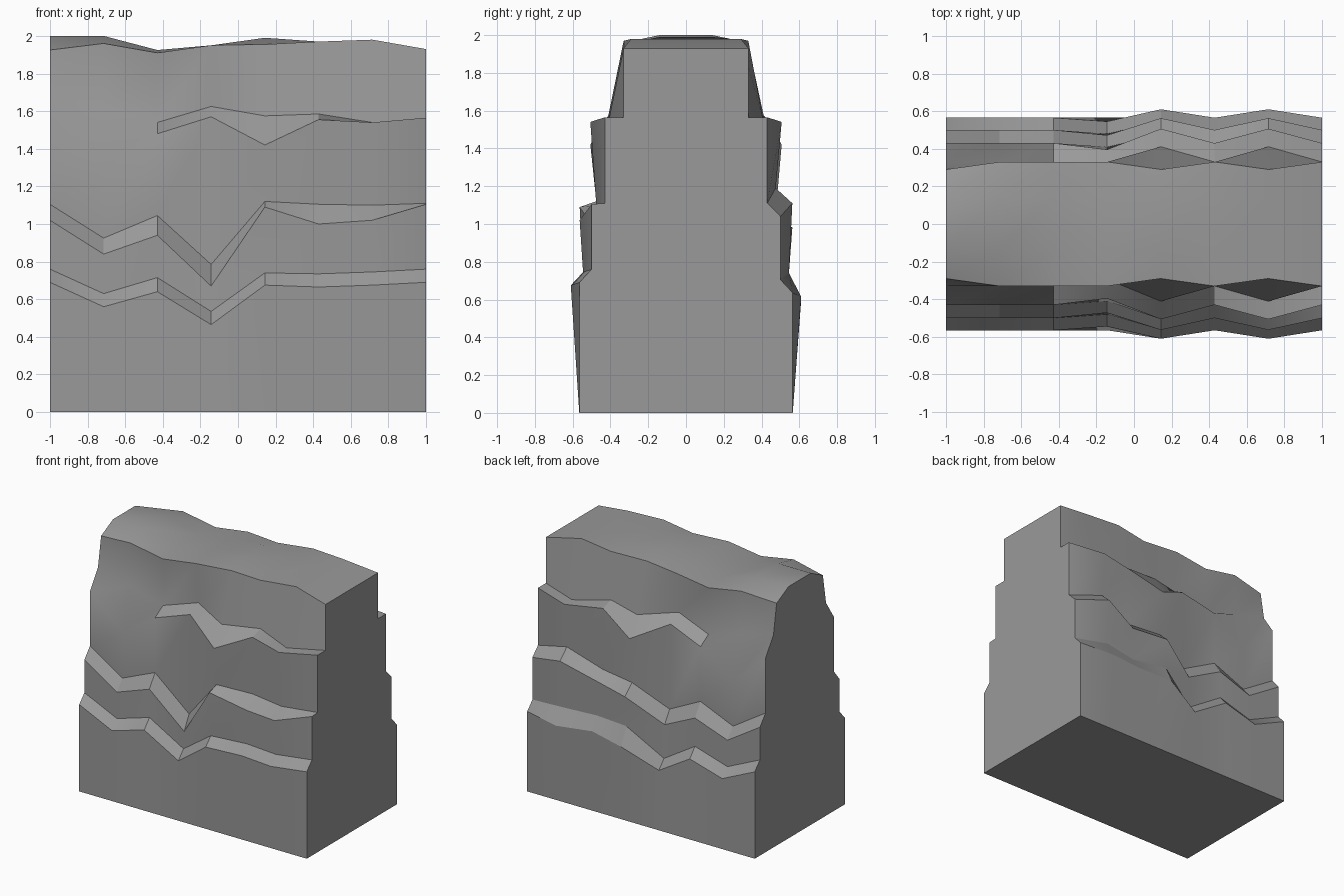
import bpy
import bmesh
import math

default_cube = bpy.data.objects.get("Cube")
if default_cube:
    bpy.data.objects.remove(default_cube, do_unlink=True)


def make_material(name, grey):
    material = bpy.data.materials.new(name)
    material.use_nodes = True
    colour = (grey, grey, grey, 1)
    material.diffuse_color = colour
    shader = material.node_tree.nodes["Principled BSDF"]
    shader.inputs["Base Color"].default_value = colour
    shader.inputs["Roughness"].default_value = 0.9
    return material


# Evenly spaced stations along the cliff, with the sideways bulge of each
STATIONS = 8
bulge = [0, 0, 0, -.02, .045, 0, .045, 0]

# Each ledge line: half depth, share of the bulge, height at every station
lower_front = [
    (.565, 1, [.69, .56, .64, .465, .675, .665, .675, .69]),
    (.5, 1, [.76, .63, .715, .535, .74, .735, .745, .76]),
    (.5, 1.4, [1.02, .84, .94, .67, 1.09, 1, 1.02, 1.105]),
    (.43, 1, [1.105, .925, 1.045, .785, 1.12, 1.105, 1.1, 1.11]),
]
# The back ledges share the right half and differ on the left half
back_heights = [
    [.465, .6, .63, .615, .635],
    [.535, .74, .73, .74, .705],
    [.8, .98, 1, 1.11, 1.04],
    [.9, 1.06, 1.07, 1.19, 1.11],
]
lower_back = [
    (depth, share, heights[:3] + changed)
    for (depth, share, heights), changed in zip(lower_front, back_heights)
]
upper = [
    (.43, 1.7, [1.54, 1.29, 1.48, 1.57, 1.42, 1.555, 1.54, 1.565]),
    (.33, 1.8, [1.69, 1.62, 1.54, 1.625, 1.575, 1.585, 1.54, 1.565]),
]

# Rounded crown: rim depth, rim height and crest height
rim_depth = [.29, .33, .33, .33, .29, .33, .29, .33]
rim_height = [1.925, 1.96, 1.91, 1.95, 1.955, 1.97, 1.98, 1.93]
crest_height = [2, 2, 1.925, 1.95, 1.99, 1.97, 1.98, 1.93]
CREST_DEPTH = .14
BASE_DEPTH = .565


def half_profile(lower, station):
    """Depth and height of one side, from the base up to the crest."""
    points = [(BASE_DEPTH, 0)]
    for depth, share, heights in lower + upper:
        points.append((depth + share * bulge[station], heights[station]))
    points.append((rim_depth[station], rim_height[station]))
    points.append((CREST_DEPTH, crest_height[station]))
    return points


def build_cliff():
    bm = bmesh.new()
    rings = []
    for station in range(STATIONS):
        x = -1 + 2 * station / (STATIONS - 1)
        front = [(-d, z) for d, z in half_profile(lower_front, station)]
        back = half_profile(lower_back, station)
        outline = front + back[::-1]
        rings.append([bm.verts.new((x, y, z)) for y, z in outline])

    # Skin between neighbouring outlines, including the underside
    for ring, following in zip(rings, rings[1:]):
        count = len(ring)
        for i in range(count):
            j = (i + 1) % count
            bm.faces.new((ring[i], following[i], following[j], ring[j]))

    # Flat cut ends
    bm.faces.new(rings[0])
    bm.faces.new(rings[-1][::-1])
    bmesh.ops.recalc_face_normals(bm, faces=bm.faces[:])

    mesh = bpy.data.meshes.new("cliff_block")
    bm.to_mesh(mesh)
    bm.free()
    cliff = bpy.data.objects.new("cliff_block", mesh)
    bpy.context.collection.objects.link(cliff)
    return cliff


cliff = build_cliff()
cliff.data.materials.append(make_material("grey rock", .32))

# Soft weathered faces with crisp ledge edges
bpy.ops.object.select_all(action="DESELECT")
cliff.select_set(True)
bpy.context.view_layer.objects.active = cliff
bpy.ops.object.shade_smooth_by_angle(angle=math.radians(30))
